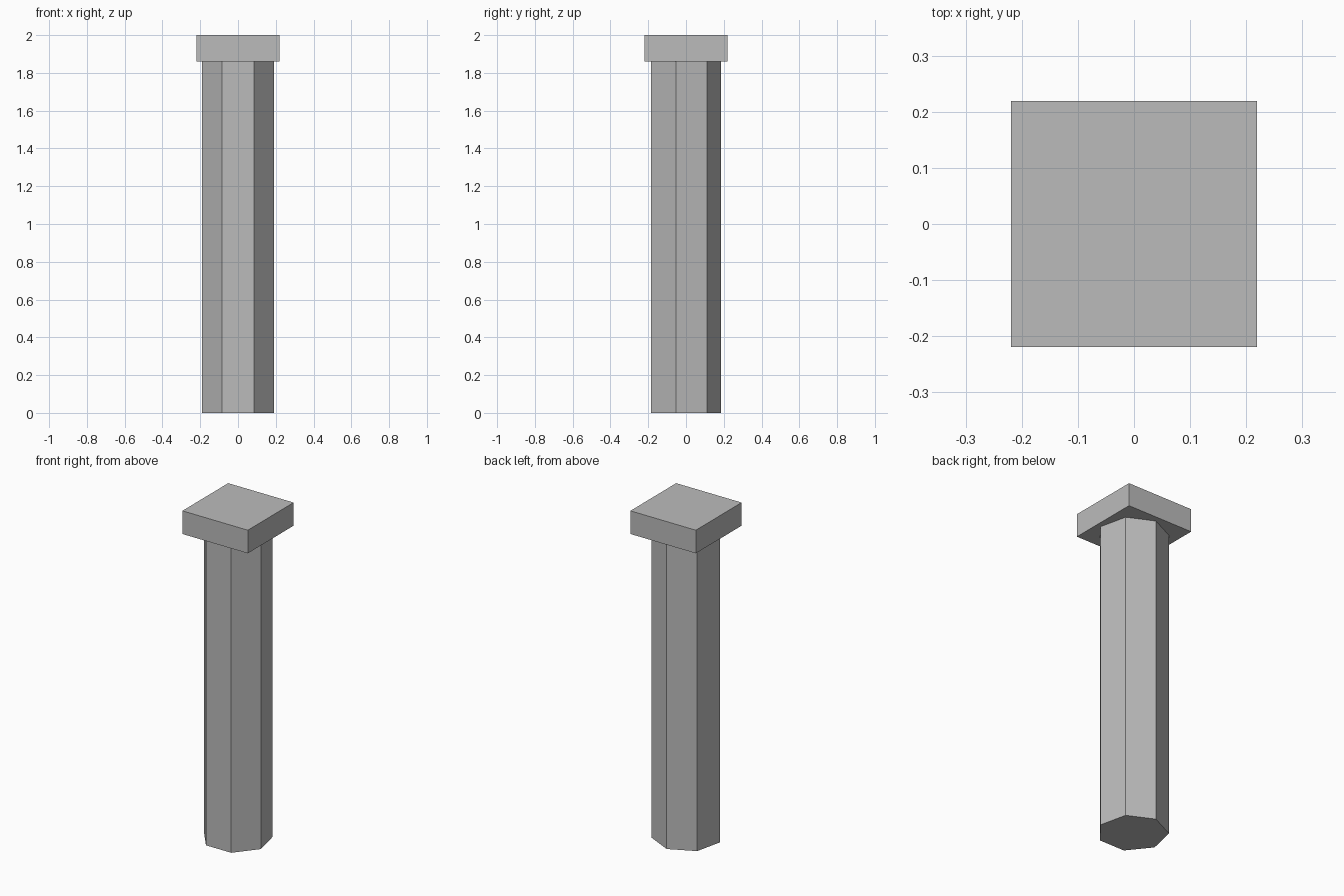
import bpy
import math

cube = bpy.data.objects.get("Cube")
if cube:
    bpy.data.objects.remove(cube, do_unlink=True)

stone = bpy.data.materials.new("grey_stone")
stone.use_nodes = True
colour = (0.5, 0.5, 0.5, 1)
stone.diffuse_color = colour
stone.node_tree.nodes["Principled BSDF"].inputs["Base Color"].default_value = colour

CAP_BASE, TOP = 1.86, 2.0


def finish(name):
    """Name the active object, bake its transform and colour it."""
    obj = bpy.context.object
    obj.name = name
    bpy.ops.object.transform_apply(location=False, rotation=True, scale=True)
    obj.data.materials.clear()
    obj.data.materials.append(stone)
    return obj


# Seven-sided shaft, one flat side to the front, ridge to the back
bpy.ops.mesh.primitive_cylinder_add(vertices=7, radius=0.195, depth=CAP_BASE,
                                    location=(0, -0.01, CAP_BASE / 2))
shaft = finish("shaft")
# Turn the shaft so that a corner points straight back
first = shaft.data.vertices[0].co
shaft.rotation_euler.z = math.pi / 2 - math.atan2(first.y, first.x)
bpy.ops.object.transform_apply(location=False, rotation=True, scale=False)

# Square cap slab
bpy.ops.mesh.primitive_cube_add(size=1, location=(0, 0, (CAP_BASE + TOP) / 2))
bpy.context.object.scale = (0.438, 0.438, TOP - CAP_BASE)
finish("cap")
